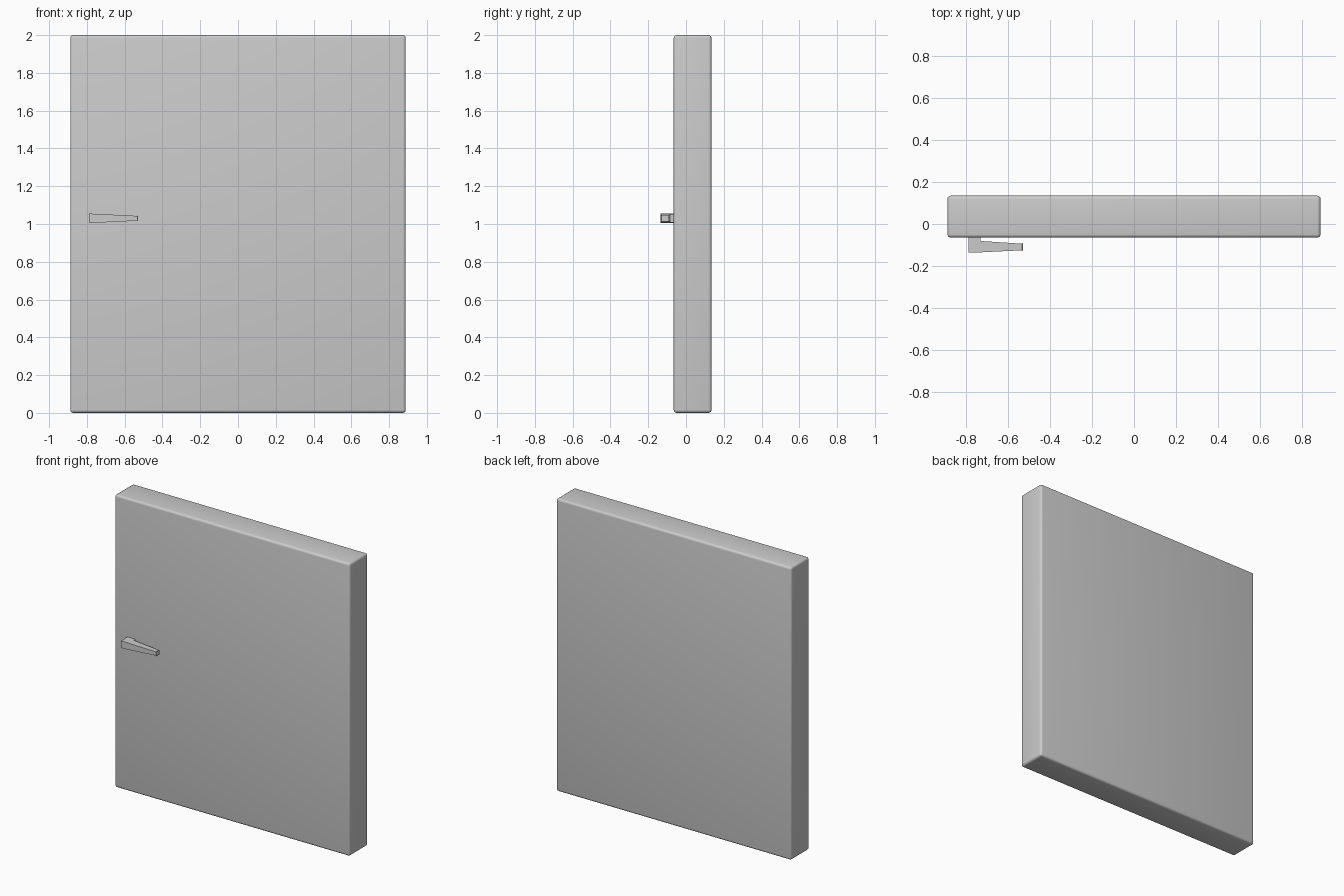
import bpy, bmesh
from mathutils import Vector

if "Cube" in bpy.data.objects:
    bpy.data.objects.remove(bpy.data.objects["Cube"])


def finish(bm, name, angle):
    bmesh.ops.recalc_face_normals(bm, faces=bm.faces)
    mesh = bpy.data.meshes.new(name)
    bm.to_mesh(mesh)
    bm.free()
    obj = bpy.data.objects.new(name, mesh)
    bpy.context.collection.objects.link(obj)
    bpy.ops.object.select_all(action='DESELECT')
    bpy.context.view_layer.objects.active = obj
    obj.select_set(True)
    bpy.ops.object.shade_smooth_by_angle(angle=angle)
    return obj


# Door slab with softly rounded edges
bm = bmesh.new()
bmesh.ops.create_cube(bm, size=1)
for v in bm.verts:
    v.co = Vector((v.co.x * 1.776, v.co.y * 0.2 + 0.035, v.co.z * 2 + 1))
bmesh.ops.bevel(bm, geom=bm.edges[:], offset=0.016, segments=4,
                profile=0.5, affect='EDGES')
finish(bm, "door_panel", 0.7)

# Lever handle: base block, neck extruded into the door, tapered grip
bm = bmesh.new()


def section(x, y0, y1, half_height):
    return [bm.verts.new((x, y, 1.03 + s * half_height))
            for y, s in ((y0, -1), (y1, -1), (y1, 1), (y0, 1))]


rings = [section(-0.788, -0.135, -0.081, 0.025),
         section(-0.732, -0.135, -0.081, 0.0225),
         section(-0.529, -0.125, -0.094, 0.0125)]
for a, b in zip(rings, rings[1:]):
    for i in range(4):
        bm.faces.new((a[i], a[i - 1], b[i - 1], b[i]))
bm.faces.new(rings[0])
tip = bm.faces.new(rings[-1])
back = next(f for f in bm.faces if all(
    v.co.y > -0.082 and v.co.x < -0.73 for v in f.verts) and len(f.verts) == 4)
neck = bmesh.ops.extrude_face_region(bm, geom=[back])
for v in [g for g in neck['geom'] if isinstance(g, bmesh.types.BMVert)]:
    v.co.y = -0.06
if back.is_valid:
    bmesh.ops.delete(bm, geom=[back], context='FACES_ONLY')
bmesh.ops.bevel(bm, geom=list(tip.edges), offset=0.004, segments=1,
                affect='EDGES')
finish(bm, "door_handle", 0.5)
